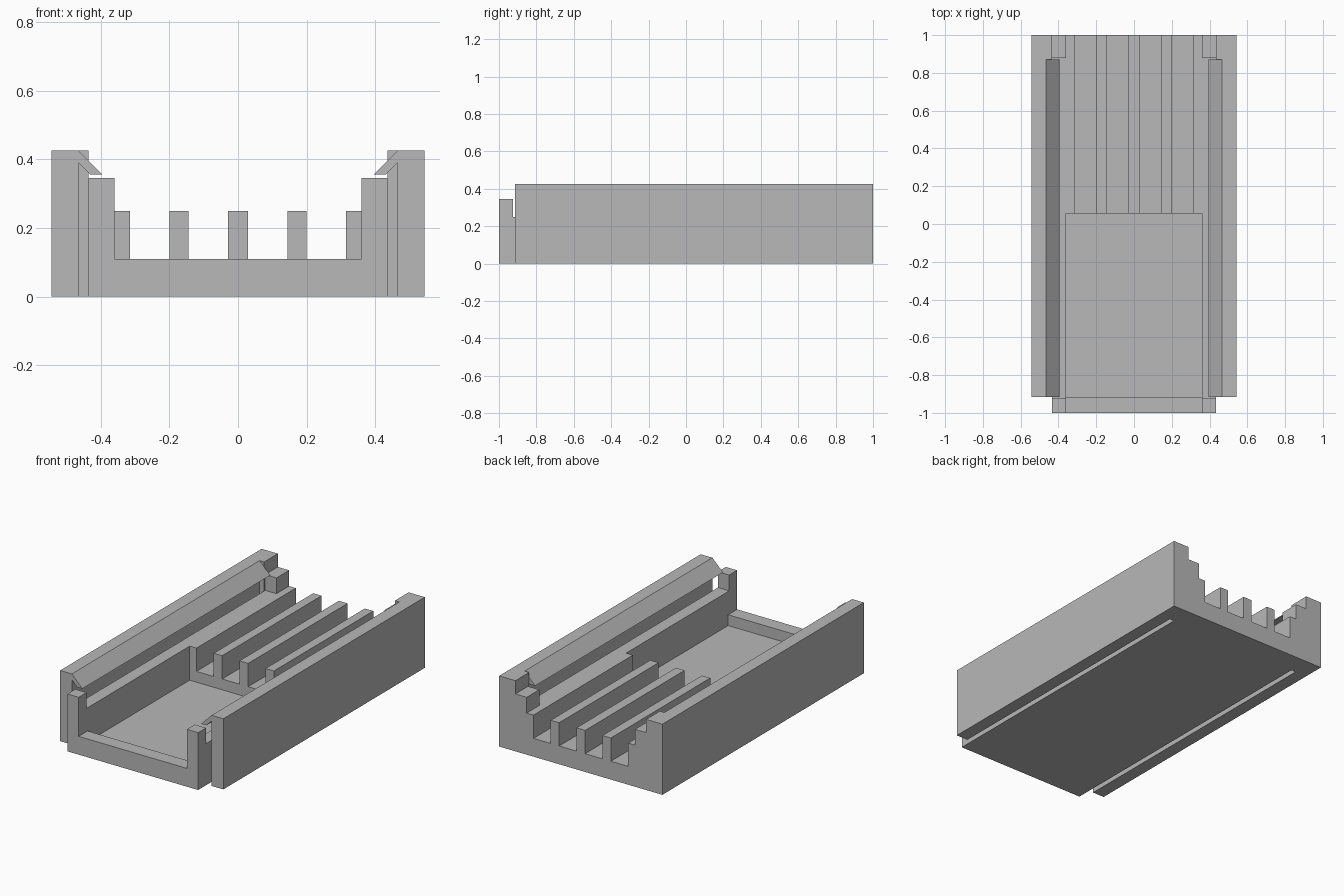
import bpy
import bmesh

cube = bpy.data.objects.get("Cube")
if cube:
    bpy.data.objects.remove(cube, do_unlink=True)

grey = bpy.data.materials.new("plain grey")
grey.use_nodes = True
colour = (0.48, 0.48, 0.48, 1)
grey.diffuse_color = colour
grey.node_tree.nodes["Principled BSDF"].inputs["Base Color"].default_value = colour


def prism(name, profile, y0, y1):
    """Extrude an x-z profile from y0 to y1."""
    bm = bmesh.new()
    face = bm.faces.new([bm.verts.new((x, y0, z)) for x, z in profile])
    ext = bmesh.ops.extrude_face_region(bm, geom=[face])
    moved = [v for v in ext["geom"] if isinstance(v, bmesh.types.BMVert)]
    bmesh.ops.translate(bm, verts=moved, vec=(0, y1 - y0, 0))
    bmesh.ops.recalc_face_normals(bm, faces=bm.faces)
    mesh = bpy.data.meshes.new(name)
    bm.to_mesh(mesh)
    bm.free()
    mesh.materials.append(grey)
    ob = bpy.data.objects.new(name, mesh)
    bpy.context.collection.objects.link(ob)
    return ob


def box(name, x0, x1, y0, y1, z0, z1):
    return prism(name, [(x0, z0), (x1, z0), (x1, z1), (x0, z1)], y0, y1)


WIDE, INNER, BAY = 0.543, 0.435, 0.36   # half widths
SLOT = 0.465
HIGH, POST, LEDGE, FLOOR, BED = 0.425, 0.345, 0.25, 0.11, 0.045
FRONT, BAY_BACK = -0.915, 0.055
OVER = 0.6                              # cutters reach past the block

tray = box("tray", -WIDE, WIDE, -1, 1, 0, HIGH)

cuts = [
    (-INNER, INNER, -1.1, 1.1, POST, OVER),          # between the outer walls
    (-INNER, INNER, -0.925, 0.88, LEDGE, OVER),      # ledges between end posts
    (-BAY, BAY, -1.1, 1.1, LEDGE, OVER),             # open ends
    (-BAY, BAY, -1.1, BAY_BACK, FLOOR, OVER),        # front bay
    (-BAY, BAY, FRONT, BAY_BACK, BED, OVER),         # sunken bed of the bay
]
# Channels that leave the ribs standing
for x0, x1 in ((0.029, 0.144), (0.2, 0.315)):
    for a, b in ((x0, x1), (-x1, -x0)):
        cuts.append((a, b, BAY_BACK - 0.02, 1.1, FLOOR, OVER))
# Side slots through the bottom, and set-back front ends of the outer walls
for a, b in ((INNER, SLOT), (-SLOT, -INNER)):
    cuts.append((a, b, -1.1, 0.87, -0.1, OVER))
for a, b in ((INNER, OVER), (-OVER, -INNER)):
    cuts.append((a, b, -1.1, FRONT, -0.1, OVER))

cutters = []
for c in cuts:
    cutter = box("cutter", *c)
    cutter.hide_render = True
    cutters.append(cutter)
    mod = tray.modifiers.new("cut", "BOOLEAN")
    mod.operation = "DIFFERENCE"
    mod.solver = "EXACT"
    mod.object = cutter

# Bake the cuts and remove the cutters
bpy.context.view_layer.update()
graph = bpy.context.evaluated_depsgraph_get()
baked = bpy.data.meshes.new_from_object(tray.evaluated_get(graph))
tray.modifiers.clear()
tray.data = baked
for cutter in cutters:
    bpy.data.objects.remove(cutter, do_unlink=True)

# Sloping retaining lips along the outer walls
for name, s in (("left_lip", 1), ("right_lip", -1)):
    profile = [(SLOT, HIGH), (0.395, 0.355), (0.43, 0.355), (SLOT, 0.39)]
    prism(name, [(s * x, z) for x, z in profile], FRONT, 0.87)
